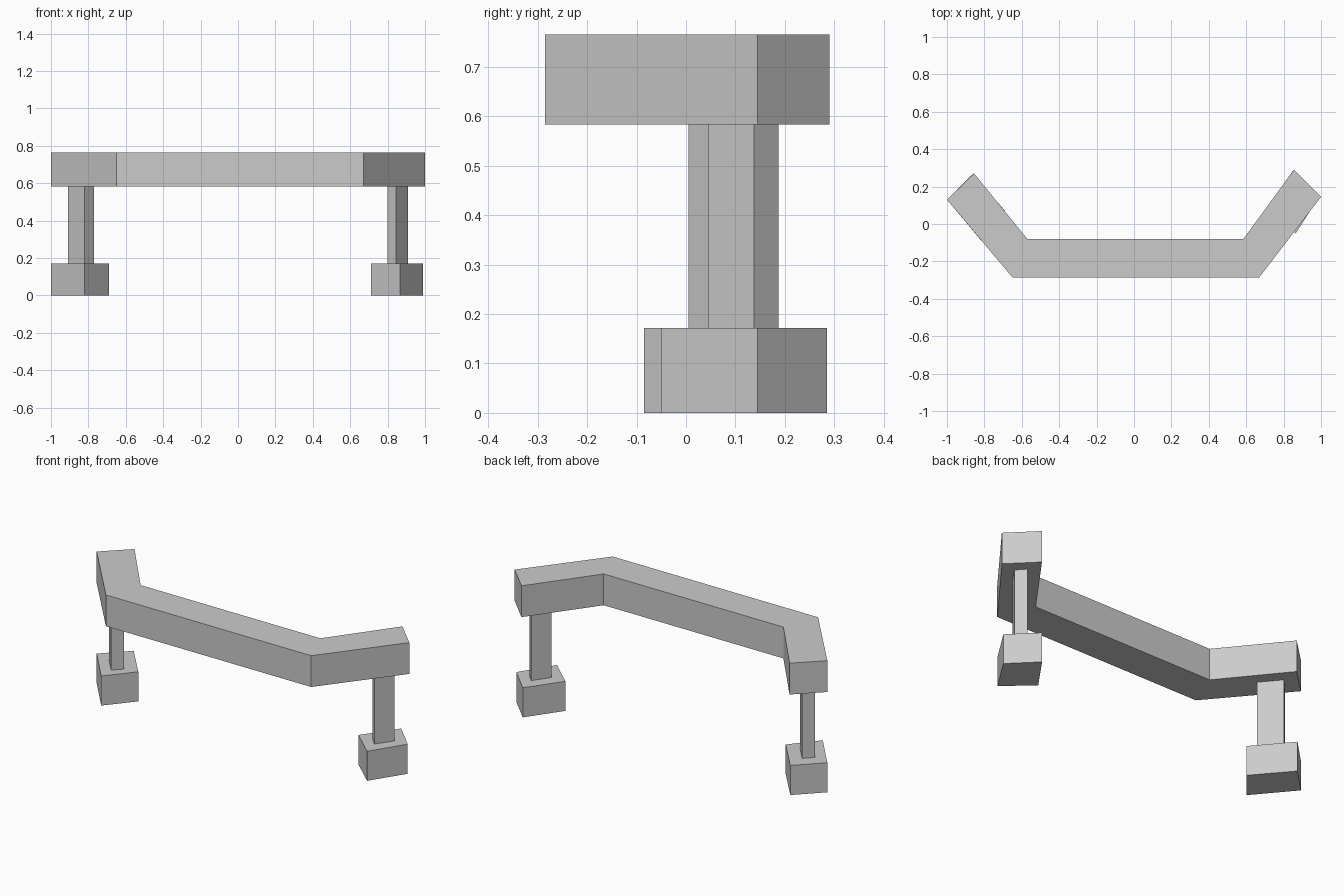
import bpy
import bmesh

default = bpy.data.objects.get("Cube")
if default:
    bpy.data.objects.remove(default, do_unlink=True)

# Single plain grey
grey = bpy.data.materials.new("light grey")
grey.use_nodes = True
colour = (0.6, 0.6, 0.6, 1)
grey.diffuse_color = colour
grey.node_tree.nodes["Principled BSDF"].inputs["Base Color"].default_value = colour


def prism(name, outline, bottom, top):
    """Extrude a counter-clockwise plan outline between two heights."""
    bm = bmesh.new()
    base = bm.faces.new([bm.verts.new((x, y, bottom)) for x, y in outline])
    raised = bmesh.ops.extrude_face_region(bm, geom=[base], use_keep_orig=True)
    verts = [v for v in raised["geom"] if isinstance(v, bmesh.types.BMVert)]
    bmesh.ops.translate(bm, verts=verts, vec=(0, 0, top - bottom))
    bmesh.ops.recalc_face_normals(bm, faces=bm.faces)
    mesh = bpy.data.meshes.new(name)
    bm.to_mesh(mesh)
    bm.free()
    mesh.materials.append(grey)
    obj = bpy.data.objects.new(name, mesh)
    bpy.context.collection.objects.link(obj)
    return obj


FOOT_TOP, BEAM_BOTTOM, BEAM_TOP = 0.172, 0.583, 0.765

# Bent beam with two arms swept back
prism("beam", [(-1, 0.13), (-0.65, -0.285), (0.67, -0.285), (1, 0.145),
               (0.855, 0.29), (0.585, -0.08), (-0.57, -0.08), (-0.855, 0.27)],
      BEAM_BOTTOM, BEAM_TOP)

# Feet, turned to follow the arms
prism("left_foot", [(0.865, -0.05), (0.99, 0.145), (0.85, 0.285), (0.712, 0.09)],
      0, FOOT_TOP)
prism("right_foot", [(-0.82, -0.085), (-0.69, 0.07), (-0.86, 0.27), (-1, 0.13)],
      0, FOOT_TOP)

# Posts between feet and beam
prism("left_post", [(0.845, 0.045), (0.91, 0.138), (0.865, 0.187), (0.8, 0.094)],
      FOOT_TOP, BEAM_BOTTOM)
prism("right_post", [(-0.82, 0.005), (-0.77, 0.055), (-0.86, 0.163), (-0.91, 0.113)],
      FOOT_TOP, BEAM_BOTTOM)
